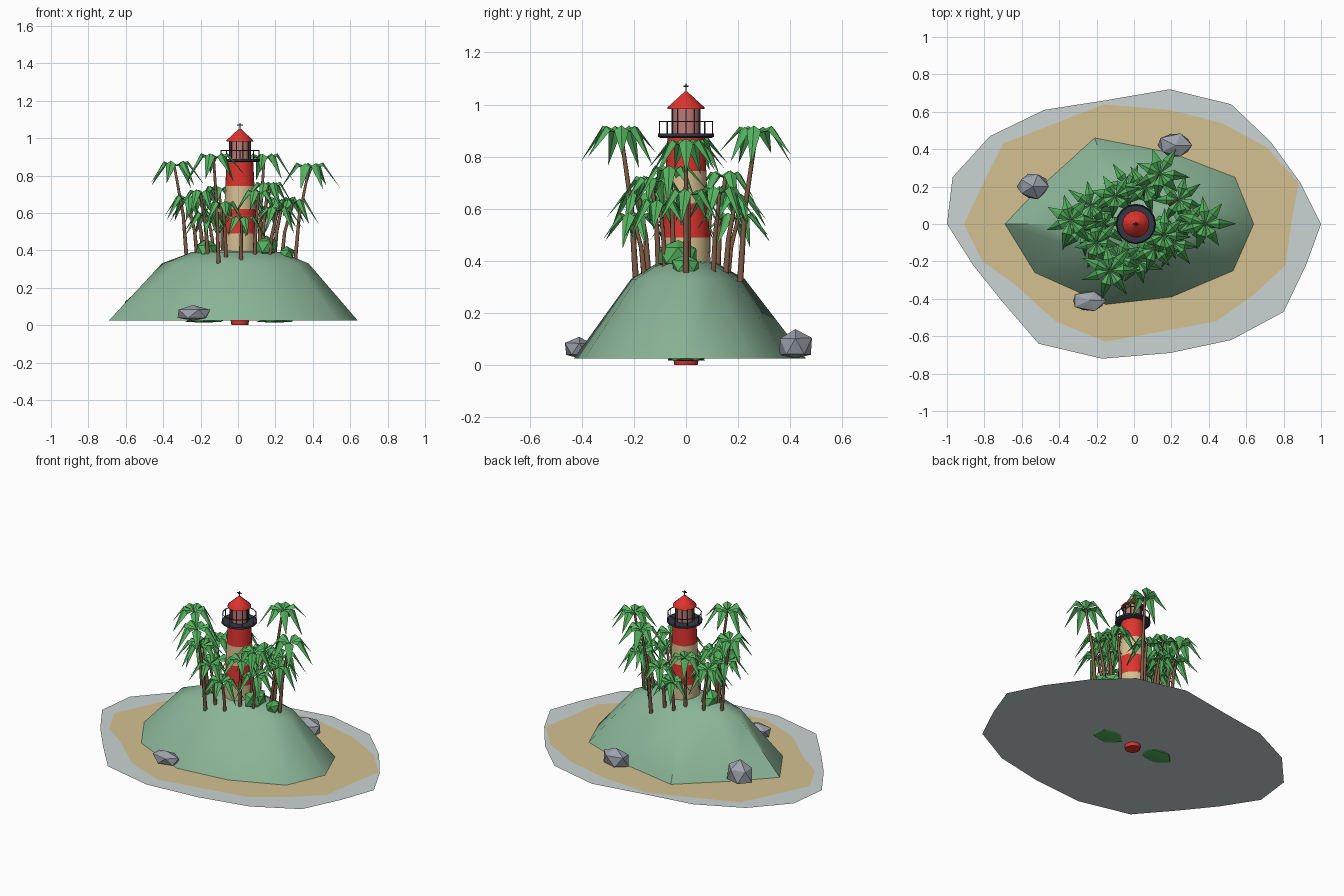
import bpy, bmesh, math, random
from mathutils import Vector

random.seed(4)
if "Cube" in bpy.data.objects:
    bpy.data.objects.remove(bpy.data.objects["Cube"])


def material(name, r, g, b):
    def linear(c):
        c /= 255
        return c / 12.92 if c < 0.04 else ((c + 0.055) / 1.055) ** 2.4
    colour = (linear(r), linear(g), linear(b), 1)
    mat = bpy.data.materials.new(name)
    mat.use_nodes = True
    mat.diffuse_color = colour
    mat.node_tree.nodes["Principled BSDF"].inputs["Base Color"].default_value = colour
    return mat


FOAM = material("pale shore water", 203, 212, 212)
SAND = material("sand", 212, 193, 145)
GRASS = material("soft hill green", 138, 181, 151)
STONE = material("grey stone", 158, 164, 174)
BARK = material("palm bark", 128, 92, 70)
LEAF = material("palm green", 84, 178, 94)
RED = material("lighthouse red", 222, 52, 46)
CREAM = material("lighthouse cream", 214, 190, 145)
METAL = material("dark metal", 52, 54, 66)
GLASS = material("rosy glass", 190, 122, 116)


def finish(name, bm, *mats, smooth=False):
    mesh = bpy.data.meshes.new(name)
    bm.to_mesh(mesh)
    bm.free()
    obj = bpy.data.objects.new(name, mesh)
    bpy.context.collection.objects.link(obj)
    for mat in mats:
        mesh.materials.append(mat)
    if smooth:
        bpy.ops.object.select_all(action="DESELECT")
        obj.select_set(True)
        bpy.context.view_layer.objects.active = obj
        bpy.ops.object.shade_smooth_by_angle(angle=math.radians(40))
    return obj


def bridge(bm, low, high):
    n = len(low)
    return [bm.faces.new((low[i], low[(i + 1) % n], high[(i + 1) % n], high[i]))
            for i in range(n)]


def sheet(name, outline, z, mat):
    # Flat polygon facing up
    bm = bmesh.new()
    face = bm.faces.new([bm.verts.new((x, y, z)) for x, y in outline])
    face.normal_update()
    if face.normal.z < 0:
        face.normal_flip()
    bmesh.ops.triangulate(bm, faces=[face])
    finish(name, bm, mat)


def lathe(name, profile, mats, bands=None, sides=16):
    # Turned part around the tower axis, one material index per profile step
    bm = bmesh.new()
    rings = [[bm.verts.new((AXIS + r * math.cos(math.tau * i / sides),
                            r * math.sin(math.tau * i / sides), z))
              for i in range(sides)] for r, z in profile]
    for step, (low, high) in enumerate(zip(rings, rings[1:])):
        for face in bridge(bm, low, high):
            face.material_index = bands[step] if bands else 0
    bm.faces.new(rings[0][::-1])
    bm.faces.new(rings[-1])
    return finish(name, bm, *mats, smooth=True)


def rod(name, points, radius, mat, taper=1.0, cyclic=False):
    curve = bpy.data.curves.new(name, "CURVE")
    curve.dimensions = "3D"
    curve.bevel_depth = radius
    curve.bevel_resolution = 1
    curve.use_fill_caps = True
    spline = curve.splines.new("POLY")
    spline.points.add(len(points) - 1)
    spline.use_cyclic_u = cyclic
    for i, (p, co) in enumerate(zip(spline.points, points)):
        p.co = (*co, 1)
        p.radius = 1 + (taper - 1) * i / (len(points) - 1)
    curve.materials.append(mat)
    bpy.context.collection.objects.link(bpy.data.objects.new(name, curve))


def lump(name, centre, size, mat, jitter, floor):
    # Faceted boulder or shrub with a flat underside
    bm = bmesh.new()
    bmesh.ops.create_icosphere(bm, subdivisions=1, radius=1)
    for v in bm.verts:
        v.co *= 1 + random.uniform(-jitter, jitter)
        v.co = Vector(c + s * k for c, s, k in zip(centre, size, v.co))
        v.co.z = max(v.co.z, floor)
    finish(name, bm, mat)


# Shore water and beach
sheet("shore_water", [
    (-1, 0), (-.97, .25), (-.77, .47), (-.48, .61), (-.16, .66), (.19, .72),
    (.52, .64), (.73, .44), (.89, .22), (1, 0), (.92, -.22), (.8, -.47),
    (.52, -.62), (.19, -.69), (-.17, -.72), (-.51, -.64), (-.7, -.42),
    (-.86, -.22)], .022, FOAM)
sheet("beach", [
    (-.91, 0), (-.8, .23), (-.7, .43), (-.16, .64), (.19, .61), (.47, .54),
    (.71, .41), (.88, .22), (.84, 0), (.81, -.22), (.64, -.38), (.44, -.52),
    (-.15, -.63), (-.42, -.52), (-.64, -.32), (-.81, -.2)], .025, SAND)

# Hill built from shrinking copies of its foot
foot = [(-.69, 0), (-.53, -.26), (-.15, -.43), (.2, -.39), (.53, -.25),
        (.64, 0), (.54, .25), (.2, .38), (-.21, .46), (-.52, .18)]
bm = bmesh.new()
rings = [[bm.verts.new((x * sx, y * sy, z)) for x, y in foot]
         for sx, sy, z in ((1, 1, .025), (.59, .49, .33), (.36, .26, .39))]
for low, high in zip(rings, rings[1:]):
    bridge(bm, low, high)
peak = bm.verts.new((0, 0, .41))
for i, v in enumerate(rings[-1]):
    bm.faces.new((v, rings[-1][(i + 1) % len(foot)], peak))
finish("hill", bm, GRASS, smooth=True)

# Boulders on the beach
lump("front_boulder", (-.24, -.41, .06), (.1, .06, .05), STONE, .1, .025)
lump("right_boulder", (-.54, .2, .09), (.09, .075, .085), STONE, .1, .025)
lump("back_boulder", (.22, .42, .07), (.1, .07, .07), STONE, .1, .025)

# Shrubs and their roots below the ground
for x, y, z, r in ((.15, -.03, .42, .065), (.26, 0, .38, .045), (-.17, -.02, .4, .065)):
    lump("shrub", (x, y, z), (r, r * 1.3, r), LEAF, .1, .3)
for x in (-.18, .2):
    lump("shrub_root", (x, 0, .022), (.11, .08, .01), LEAF, .1, .014)

# Lighthouse tower with painted bands
AXIS = .01
lathe("tower", [(.045, 0), (.05, .03), (.095, .35), (.091, .49), (.083, .62),
                (.078, .745), (.071, .88)], (RED, CREAM), (0, 0, 1, 0, 1, 0))
lathe("gallery_floor", [(.1, .872), (.108, .877), (.108, .888)], [METAL])
lathe("lantern_glass", [(.054, .888), (.054, .985)], [GLASS])
lathe("roof", [(.072, .982), (.07, .99), (.035, 1.022), (.005, 1.05)], [RED])


def around(radius, z, count):
    return [(AXIS + radius * math.cos(math.tau * i / count),
             radius * math.sin(math.tau * i / count), z) for i in range(count)]


# Lantern bars, gallery railing and finial
for low, high in zip(around(.056, .888, 10), around(.056, .985, 10)):
    rod("lantern_bar", [low, high], .003, METAL)
for low, high in zip(around(.102, .885, 8), around(.102, .935, 8)):
    rod("railing_post", [low, high], .0025, METAL)
rod("handrail", around(.102, .935, 16), .003, METAL, cyclic=True)
rod("finial", [(AXIS, 0, 1.04), (AXIS, 0, 1.08)], .003, METAL)
rod("finial_bar", [(AXIS - .016, 0, 1.07), (AXIS + .016, 0, 1.07)], .003, METAL)
rod("finial_crossbar", [(AXIS, -.01, 1.07), (AXIS, .01, 1.07)], .003, METAL)


def palm(base, top, reach, fronds):
    # Bent trunk
    base, top = Vector(base), Vector(top)
    middle = base.lerp(top, .5) - Vector((top.x - base.x, top.y - base.y, 0)) * .2
    rod("palm_trunk", [base, middle, top], .012, BARK, taper=.6)
    # Creased fronds that rise, then droop to a point
    bm = bmesh.new()
    start = random.random()
    for i in range(fronds):
        a = math.tau * (i + start + random.uniform(-.15, .15)) / fronds
        out = Vector((math.cos(a), math.sin(a), 0))
        side = Vector((-out.y, out.x, 0)) * reach * .18
        size = reach * random.uniform(.88, 1.08)
        up = Vector((0, 0, size))
        bend = top + out * size * .45 + up * .18
        root = bm.verts.new(top)
        rib = bm.verts.new(bend)
        tip = bm.verts.new(top + out * size - up * random.uniform(.5, .85))
        for s in (-1, 1):
            edge = bm.verts.new(bend + side * s - up * .12)
            order = (1, -1)[s < 0]
            bm.faces.new((root, edge, rib)[::order])
            bm.faces.new((rib, edge, tip)[::order])
    finish("palm_crown", bm, LEAF)


# Four tall palms leaning outward
for x, y, z in ((-.34, .02, .85), (.38, 0, .84), (-.13, -.25, .89), (.14, .27, .89)):
    palm((x * .8, y * .77, .32), (x, y, z), .155, 7)

# Shorter palms in a ring round the tower
for x, y, z in ((-.2, -.1, .7), (-.23, .1, .66), (-.08, -.18, .64), (.11, -.13, .7),
                (.21, -.1, .61), (.24, .13, .66), (.06, .19, .63), (-.1, .15, .72),
                (-.16, -.01, .58), (.16, -.06, .74), (-.27, -.03, .67),
                (.29, .01, .65), (.02, -.2, .56), (-.03, .2, .56)):
    palm((x * .8, y * .8, .34), (x, y, z), .14, 7)
